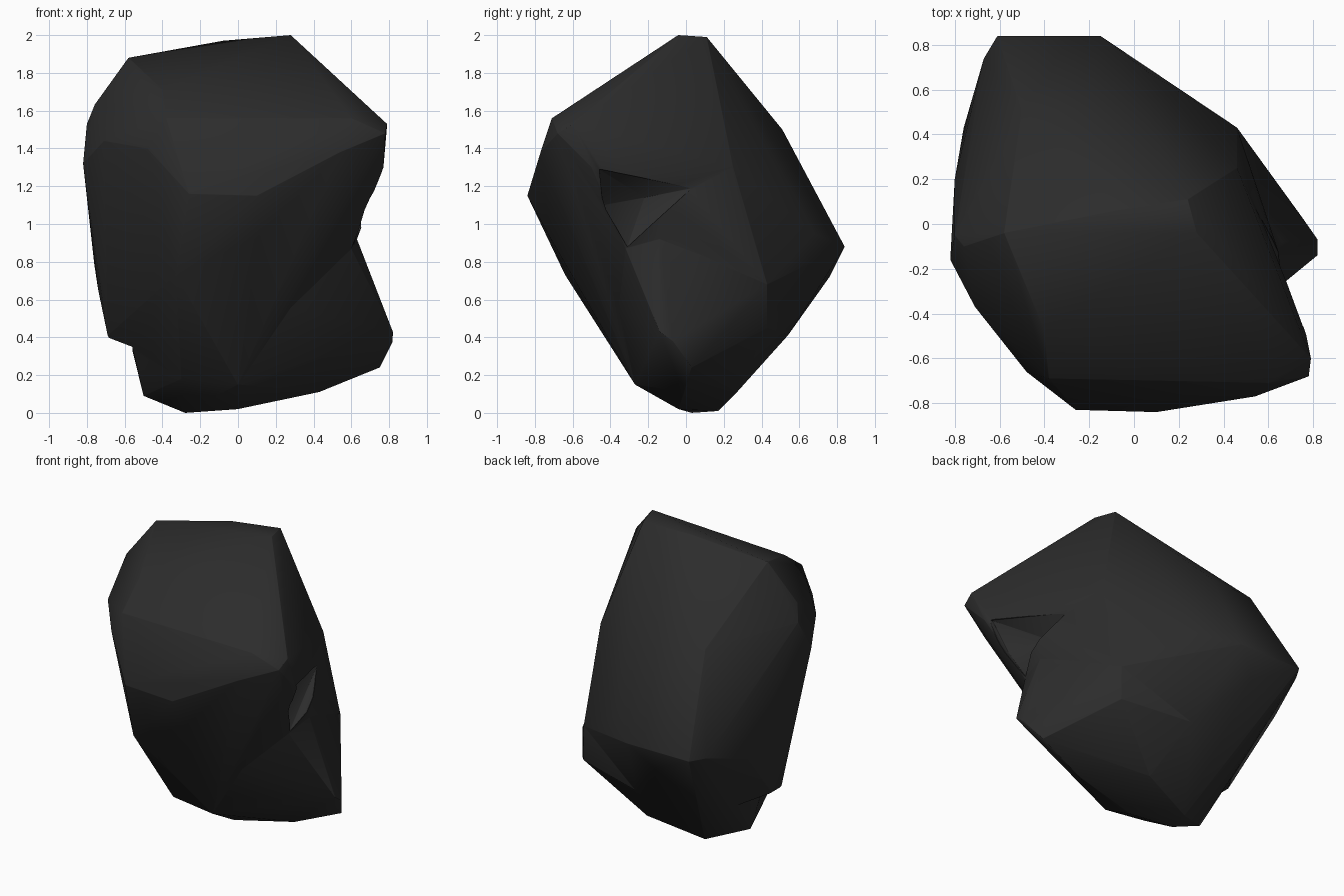
import bpy, bmesh, math

def hull(name, points):
    """Faceted chunk of stone wrapped around its corner points."""
    bm = bmesh.new()
    for p in points:
        bm.verts.new(p)
    bmesh.ops.convex_hull(bm, input=bm.verts[:])
    loose = [v for v in bm.verts if not v.link_faces]
    bmesh.ops.delete(bm, geom=loose, context='VERTS')
    bmesh.ops.recalc_face_normals(bm, faces=bm.faces[:])
    me = bpy.data.meshes.new(name)
    bm.to_mesh(me)
    bm.free()
    ob = bpy.data.objects.new(name, me)
    bpy.context.collection.objects.link(ob)
    return ob

# Crown ridge, left flank, overhanging front and sloping back
crown = [(0.28, -0.04, 2.0), (0.24, 0.11, 1.99), (-0.08, 0.06, 1.97),
         (-0.40, -0.02, 1.90), (-0.58, -0.04, 1.88)]
left = [(-0.76, -0.10, 1.63), (-0.80, -0.05, 1.53), (-0.82, -0.16, 1.32),
        (-0.71, -0.37, 1.44), (-0.80, 0.20, 1.15), (-0.76, 0.43, 0.78),
        (-0.74, 0.02, 0.65), (-0.69, -0.03, 0.41), (-0.69, 0.08, 0.41)]
front = [(-0.40, -0.48, 1.71), (-0.38, -0.69, 1.56), (-0.48, -0.66, 1.40),
         (-0.26, -0.83, 1.16), (0.10, -0.84, 1.15), (0.60, -0.71, 1.56),
         (0.54, -0.77, 1.38), (0.79, -0.60, 1.53), (0.78, -0.68, 1.48),
         (0.77, -0.50, 1.30), (0.10, -0.72, 0.93), (-0.33, -0.64, 0.73)]
back = [(-0.15, 0.84, 0.88), (-0.61, 0.84, 0.88), (-0.67, 0.74, 0.88),
        (-0.20, 0.51, 1.50), (-0.50, 0.51, 1.48), (0.06, 0.68, 0.95),
        (0.46, 0.25, 1.30), (0.46, 0.43, 0.68), (-0.30, 0.76, 0.72)]
waist = [(0.63, -0.14, 0.92), (0.60, -0.32, 0.87)]
foot = [(-0.28, 0.03, 0.0), (-0.26, 0.17, 0.01), (0.0, -0.04, 0.02),
        (-0.50, 0.03, 0.09), (-0.56, 0.0, 0.33), (0.0, -0.27, 0.15),
        (-0.30, -0.26, 0.18), (-0.15, -0.42, 0.40), (0.10, 0.27, 0.11),
        (0.0, 0.54, 0.41)]
toe = [(0.43, -0.01, 0.11), (0.75, 0.03, 0.24), (0.82, -0.07, 0.38),
       (0.82, -0.14, 0.43), (0.46, 0.43, 0.45), (0.46, 0.43, 0.68),
       (0.66, -0.08, 0.79), (0.57, -0.20, 0.66), (0.55, 0.10, 0.85)]

rock = hull("rock", crown + left + front + back + waist + foot)

def boolean(cutter, operation):
    mod = rock.modifiers.new(operation, 'BOOLEAN')
    mod.object, mod.operation, mod.solver = cutter, operation, 'EXACT'
    bpy.context.view_layer.objects.active = rock
    bpy.ops.object.modifier_apply(modifier=mod.name)
    bpy.data.objects.remove(cutter)

# Small hollow under the right overhang
boolean(hull("right_hollow", [(0.57, 0.03, 1.19), (0.50, -0.22, 1.14), (0.60, -0.31, 0.88),
                              (0.63, -0.44, 1.10), (0.74, -0.46, 1.29),
                              (0.95, 0.0, 1.19), (0.95, -0.30, 0.90), (0.95, -0.45, 1.27)]),
        'DIFFERENCE')
# Nick at the lower left
boolean(hull("left_nick", [(x, y, z) for y in (-0.5, 0.5) for x, z in
                           ((-0.85, 0.43), (-0.69, 0.40), (-0.56, 0.35), (-0.5, 0.09), (-0.85, 0))]),
        'DIFFERENCE')
# Jutting toe at the lower right
boolean(hull("lower_rock", foot + toe + waist + [(-0.33, -0.60, 0.70)]), 'UNION')

# Soften the broken edges
bpy.ops.object.select_all(action='DESELECT')
rock.select_set(True)
bpy.context.view_layer.objects.active = rock
bevel = rock.modifiers.new("worn_edges", 'BEVEL')
bevel.width, bevel.segments, bevel.angle_limit = 0.015, 1, math.radians(25)
bpy.ops.object.modifier_apply(modifier=bevel.name)
bpy.ops.object.shade_smooth_by_angle(angle=math.radians(45))

coal = bpy.data.materials.new("coal_black")
coal.diffuse_color = (0.025, 0.025, 0.025, 1)
rock.data.materials.clear()
rock.data.materials.append(coal)
for p in rock.data.polygons:
    p.material_index = 0
